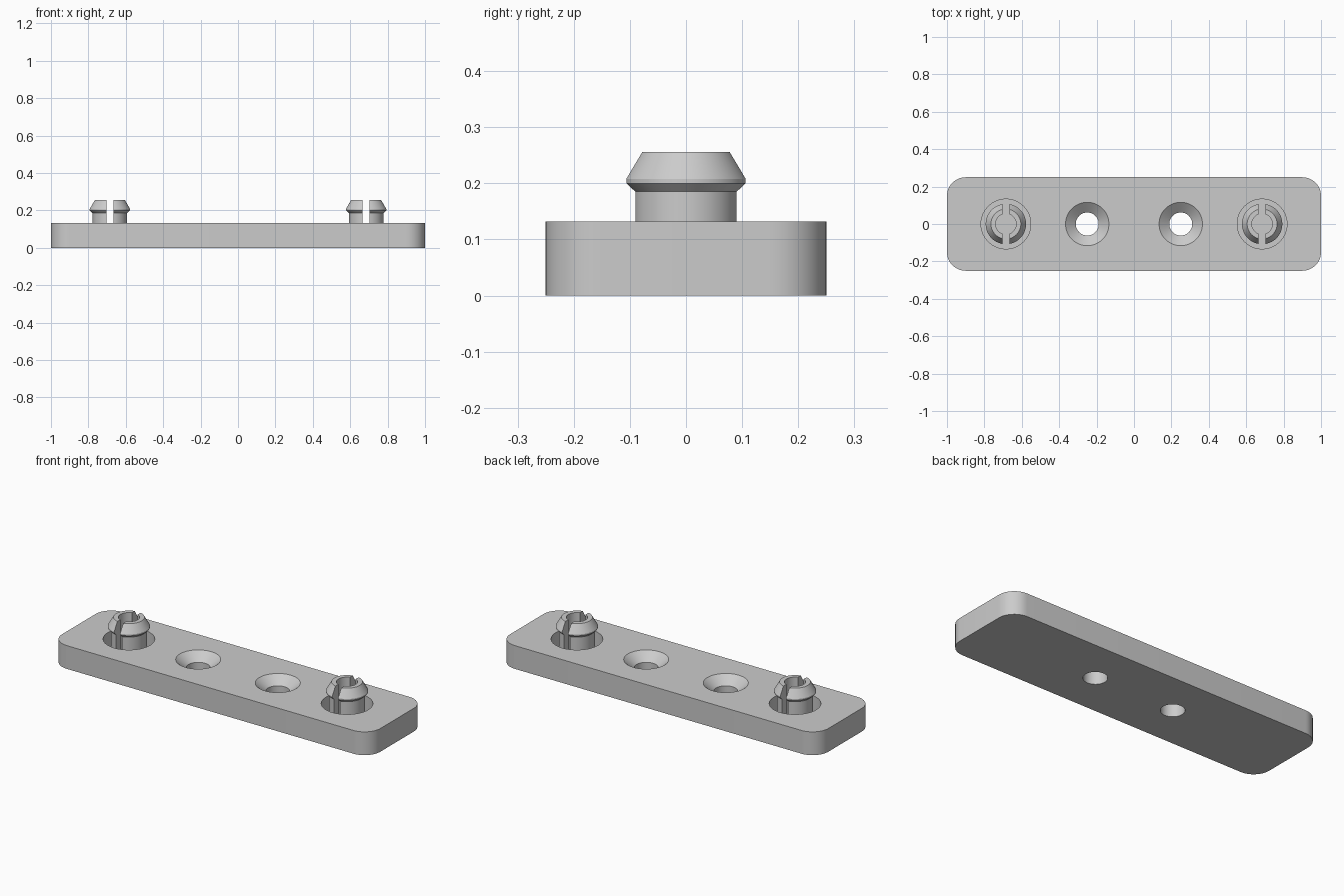
import bpy, bmesh
from math import sin, cos, pi, radians

cube = bpy.data.objects.get("Cube")
if cube:
    bpy.data.objects.remove(cube, do_unlink=True)

HALF_LENGTH, HALF_WIDTH, CORNER = 1.0, 0.25, 0.1
TOP, FLOOR = 0.132, 0.04
PEG_X, SCREW_X = 0.685, 0.25
SEGMENTS = 64

grey = bpy.data.materials.new("light grey plastic")
grey.use_nodes = True
COLOUR = (0.6, 0.6, 0.6, 1)
grey.diffuse_color = COLOUR
grey.node_tree.nodes["Principled BSDF"].inputs["Base Color"].default_value = COLOUR


def finish(bm, name):
    bmesh.ops.recalc_face_normals(bm, faces=bm.faces)
    mesh = bpy.data.meshes.new(name)
    bm.to_mesh(mesh)
    bm.free()
    mesh.materials.append(grey)
    obj = bpy.data.objects.new(name, mesh)
    bpy.context.collection.objects.link(obj)
    return obj


def lathe(name, profile, x, tube=False):
    """Revolve (radius, height) points; a tube closes on itself, a solid is capped."""
    bm = bmesh.new()
    rings = [[bm.verts.new((x + r * cos(2 * pi * i / SEGMENTS),
                            r * sin(2 * pi * i / SEGMENTS), z))
              for i in range(SEGMENTS)] for r, z in profile]
    pairs = list(zip(rings, rings[1:]))
    if tube:
        pairs.append((rings[-1], rings[0]))
    else:
        bm.faces.new(rings[0])
        bm.faces.new(rings[-1])
    for a, b in pairs:
        for i in range(SEGMENTS):
            j = (i + 1) % SEGMENTS
            bm.faces.new((a[i], a[j], b[j], b[i]))
    return finish(bm, name)


def cut(target, cutter):
    """Subtract the cutter, bake the result and drop the cutter."""
    cutter.hide_render = True
    mod = target.modifiers.new("cut", "BOOLEAN")
    mod.operation, mod.solver, mod.object = "DIFFERENCE", "EXACT", cutter
    graph = bpy.context.evaluated_depsgraph_get()
    baked = bpy.data.meshes.new_from_object(target.evaluated_get(graph))
    target.modifiers.clear()
    target.data = baked
    bpy.data.objects.remove(cutter, do_unlink=True)


def smooth(obj):
    bpy.ops.object.select_all(action="DESELECT")
    obj.select_set(True)
    bpy.context.view_layer.objects.active = obj
    bpy.ops.object.shade_smooth_by_angle(angle=radians(25))


# Base plate with rounded vertical corners
bm = bmesh.new()
bmesh.ops.create_cube(bm, size=1)
for v in bm.verts:
    v.co.x *= 2 * HALF_LENGTH
    v.co.y *= 2 * HALF_WIDTH
    v.co.z = (v.co.z + 0.5) * TOP
upright = [e for e in bm.edges if abs(e.verts[0].co.z - e.verts[1].co.z) > 0.01]
bmesh.ops.bevel(bm, geom=upright, offset=CORNER, segments=12, profile=0.5,
                affect="EDGES")
plate = finish(bm, "base_plate")

# Countersunk screw holes and round pockets for the pegs
countersink = [(0.0615, -0.05), (0.0615, TOP - 0.045), (0.116, TOP), (0.116, 0.2)]
pocket = [(0.133, FLOOR), (0.133, 0.2)]
for side in (-1, 1):
    cut(plate, lathe("screw_hole_cutter", countersink, side * SCREW_X))
    cut(plate, lathe("pocket_cutter", pocket, side * PEG_X))
smooth(plate)

# Hollow snap pegs with a barbed head, split front to back by a slot
BASE = FLOOR - 0.01
peg_profile = [(0.055, BASE), (0.092, BASE), (0.092, 0.185), (0.108, 0.2),
               (0.108, 0.208), (0.08, 0.256), (0.055, 0.256)]
for side, name in ((-1, "right_snap_peg"), (1, "left_snap_peg")):
    peg = lathe(name, peg_profile, side * PEG_X, tube=True)
    bm = bmesh.new()
    bmesh.ops.create_cube(bm, size=1)
    for v in bm.verts:
        v.co.x = v.co.x * 0.037 + side * PEG_X
        v.co.y *= 0.4
        v.co.z = v.co.z * 0.6 + 0.2
    cut(peg, finish(bm, "slot_cutter"))
    smooth(peg)
